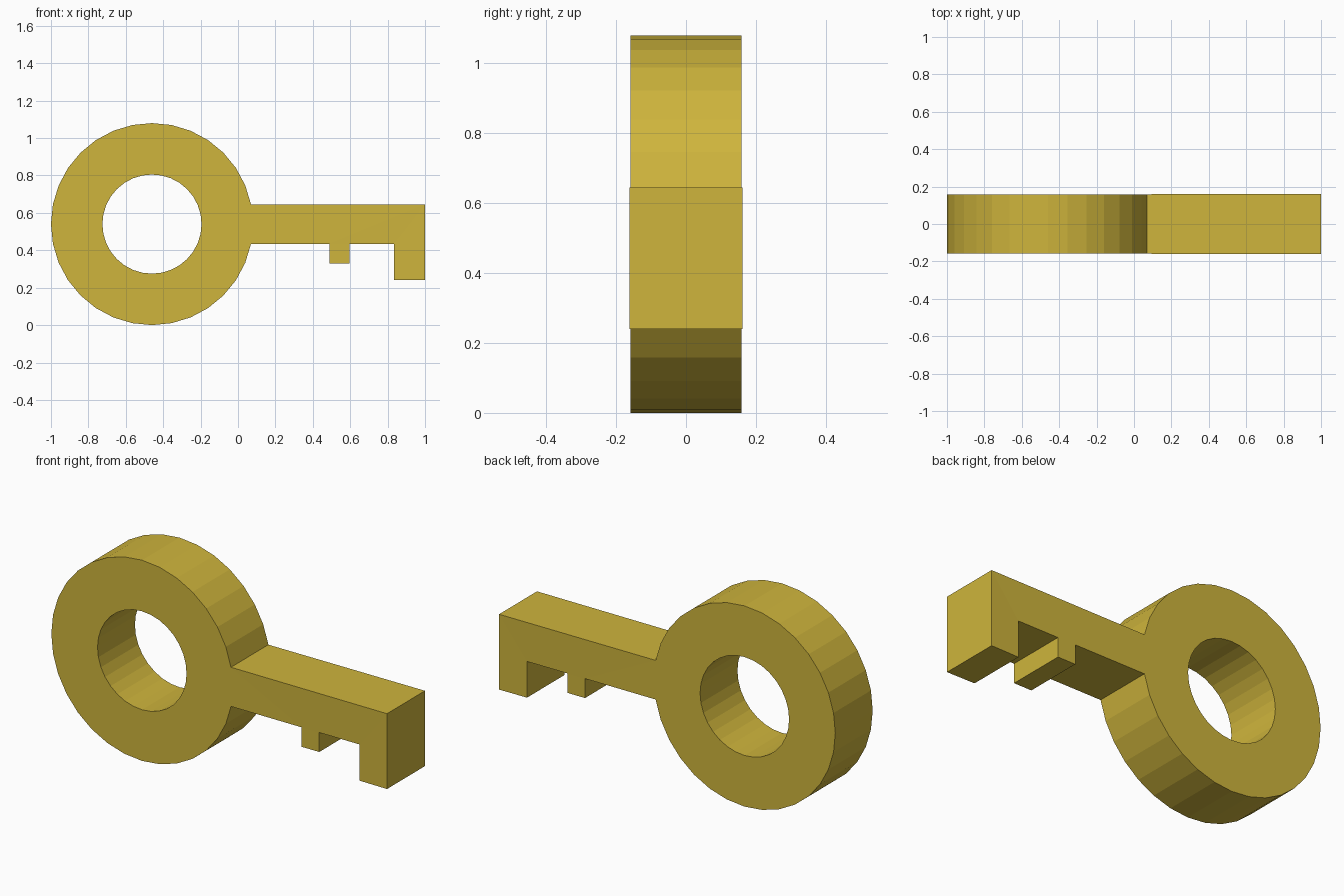
import bpy, bmesh
from math import sin, cos, pi

if "Cube" in bpy.data.objects:
    bpy.data.objects.remove(bpy.data.objects["Cube"])

CX, CZ, R_OUT, R_IN, SIDES = -0.46, 0.54, 0.54, 0.265, 32
HALF = 0.159


def arc(radius, first, last):
    return [(CX + radius * cos(2 * pi * i / SIDES), CZ + radius * sin(2 * pi * i / SIDES))
            for i in range(first, last + 1)]


# outline: round bow, leaving one gap where the shaft with its two teeth joins
bow = arc(R_OUT, 1, SIDES - 1)
top, low = bow[0][1], bow[-1][1]
shaft = [(0.49, low), (0.49, 0.33), (0.595, 0.33), (0.595, low),
         (0.835, low), (0.835, 0.24), (1.0, 0.24), (1.0, top)]
hole = arc(R_IN, 0, SIDES - 1)

bm = bmesh.new()
edges = []
for loop in (bow + shaft, hole):
    verts = [bm.verts.new((x, -HALF, z)) for x, z in loop]
    edges += [bm.edges.new((verts[i - 1], verts[i])) for i in range(len(verts))]
bmesh.ops.triangle_fill(bm, edges=edges, use_beauty=True, use_dissolve=False)

# thickness
ext = bmesh.ops.extrude_face_region(bm, geom=bm.faces[:], use_keep_orig=True)
new_verts = [g for g in ext["geom"] if isinstance(g, bmesh.types.BMVert)]
bmesh.ops.translate(bm, verts=new_verts, vec=(0, 2 * HALF, 0))

# the tip is very slightly thicker
for v in bm.verts:
    if v.co.x > 0.99:
        v.co.y *= 1.015
bmesh.ops.recalc_face_normals(bm, faces=bm.faces[:])

mesh = bpy.data.meshes.new("key")
bm.to_mesh(mesh)
bm.free()
key = bpy.data.objects.new("key", mesh)
bpy.context.collection.objects.link(key)

gold = bpy.data.materials.new("gold")
gold.diffuse_color = (0.62, 0.46, 0.045, 1)
gold.use_nodes = True
gold.node_tree.nodes["Principled BSDF"].inputs["Base Color"].default_value = gold.diffuse_color
mesh.materials.append(gold)
